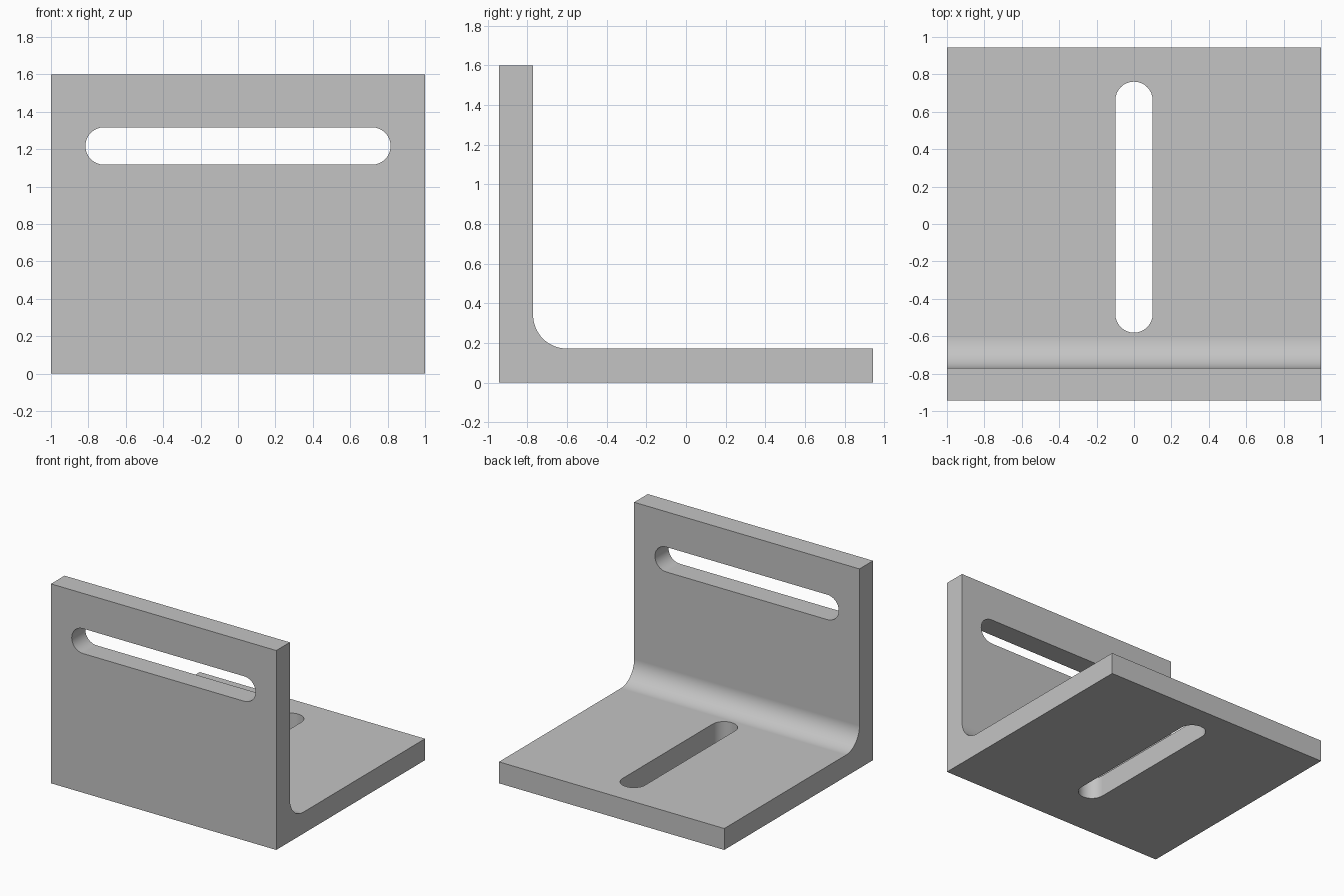
import bpy, bmesh
from math import pi, sin, cos, radians
from mathutils import Matrix, Vector

cube = bpy.data.objects.get("Cube")
if cube:
    bpy.data.objects.remove(cube, do_unlink=True)

WIDTH, DEPTH, HEIGHT = 2.0, 1.886, 1.6
THICK, FILLET, SLOT_R = 0.172, 0.17, 0.1
FRONT, BACK = -DEPTH / 2, DEPTH / 2

steel = bpy.data.materials.new("plain grey metal")
steel.use_nodes = True
grey = (0.55, 0.55, 0.55, 1)
steel.diffuse_color = grey
steel.node_tree.nodes["Principled BSDF"].inputs["Base Color"].default_value = grey


def arc(cx, cy, r, start, end, steps=16):
    angles = [start + (end - start) * i / steps for i in range(steps + 1)]
    return [(cx + r * cos(a), cy + r * sin(a)) for a in angles]


def extrude(name, outline, length, matrix):
    """Prism from a 2D outline, centred along its own z, then placed by matrix."""
    bm = bmesh.new()
    face = bm.faces.new([bm.verts.new((u, v, -length / 2)) for u, v in outline])
    result = bmesh.ops.extrude_face_region(bm, geom=[face])
    verts = [g for g in result["geom"] if isinstance(g, bmesh.types.BMVert)]
    bmesh.ops.translate(bm, verts=verts, vec=(0, 0, length))
    bmesh.ops.transform(bm, matrix=matrix, verts=bm.verts)
    bmesh.ops.recalc_face_normals(bm, faces=bm.faces)
    mesh = bpy.data.meshes.new(name)
    bm.to_mesh(mesh)
    bm.free()
    mesh.materials.append(steel)
    obj = bpy.data.objects.new(name, mesh)
    bpy.context.collection.objects.link(obj)
    return obj


def slot_outline(half_length):
    c = half_length - SLOT_R
    return (arc(c, 0, SLOT_R, -pi / 2, pi / 2)
            + arc(-c, 0, SLOT_R, pi / 2, 3 * pi / 2))


# L-shaped section with a rounded inner corner, run along x
inner = FRONT + THICK
profile = [(FRONT, 0), (BACK, 0), (BACK, THICK)]
profile += arc(inner + FILLET, THICK + FILLET, FILLET, 3 * pi / 2, pi)
profile += [(inner, HEIGHT), (FRONT, HEIGHT)]
yz_to_x = Matrix(((0, 0, 1, 0), (1, 0, 0, 0), (0, 1, 0, 0), (0, 0, 0, 1)))
bracket = extrude("angle_bracket", profile, WIDTH, yz_to_x)

# Slots through the wall and the base
wall_slot = extrude("wall_slot_cutter", slot_outline(0.816), 0.5,
                    Matrix.Translation((0, FRONT + THICK / 2, 1.217))
                    @ Matrix.Rotation(pi / 2, 4, "X"))
base_slot = extrude("base_slot_cutter", slot_outline(0.671), 0.5,
                    Matrix.Translation((0, 0.09, THICK / 2))
                    @ Matrix.Rotation(pi / 2, 4, "Z"))

bpy.ops.object.select_all(action="DESELECT")
bpy.context.view_layer.objects.active = bracket
bracket.select_set(True)
for cutter in (wall_slot, base_slot):
    cutter.hide_render = True
    mod = bracket.modifiers.new("slot", "BOOLEAN")
    mod.operation, mod.solver, mod.object = "DIFFERENCE", "EXACT", cutter
    bpy.ops.object.modifier_apply(modifier=mod.name)
    bpy.data.objects.remove(cutter, do_unlink=True)

# Smooth the fillet and slot ends while the flats stay flat
bpy.ops.object.shade_smooth_by_angle(angle=radians(30))
weighted = bracket.modifiers.new("flat_normals", "WEIGHTED_NORMAL")
weighted.keep_sharp = True
